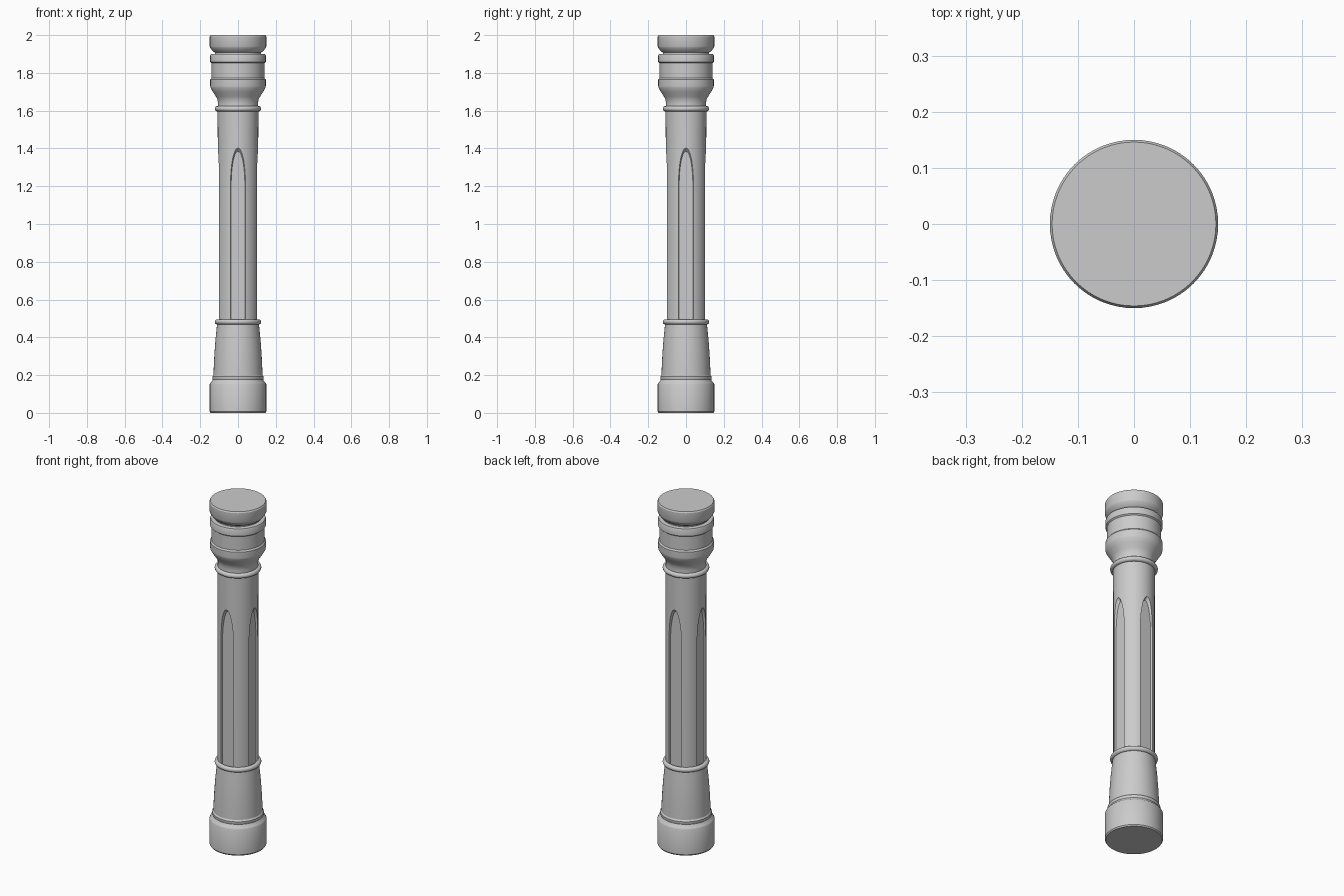
import bpy, bmesh, math
from mathutils import Matrix

if "Cube" in bpy.data.objects:
    bpy.data.objects.remove(bpy.data.objects["Cube"])

SEGMENTS = 64

stone = bpy.data.materials.new("grey stone")
stone.diffuse_color = (0.6, 0.6, 0.6, 1)
stone.use_nodes = True
stone.node_tree.nodes["Principled BSDF"].inputs["Base Color"].default_value = stone.diffuse_color


def finish(bm, name):
    bmesh.ops.recalc_face_normals(bm, faces=bm.faces[:])
    mesh = bpy.data.meshes.new(name)
    bm.to_mesh(mesh)
    bm.free()
    mesh.materials.append(stone)
    obj = bpy.data.objects.new(name, mesh)
    bpy.context.collection.objects.link(obj)
    return obj


def activate(obj):
    bpy.ops.object.select_all(action='DESELECT')
    obj.select_set(True)
    bpy.context.view_layer.objects.active = obj


def smooth(obj):
    activate(obj)
    bpy.ops.object.shade_smooth_by_angle(angle=math.radians(28))


def turned(name, profile, closed=False):
    """Revolve (radius, height) points about z, capped or closed into a ring."""
    bm = bmesh.new()
    rings = []
    for r, z in profile:
        rings.append([bm.verts.new((r * math.cos(a), r * math.sin(a), z))
                      for a in (2 * math.pi * i / SEGMENTS for i in range(SEGMENTS))])
    pairs = list(zip(rings, rings[1:]))
    if closed:
        pairs.append((rings[-1], rings[0]))
    else:
        bm.faces.new(rings[0])
        bm.faces.new(rings[-1])
    for low, high in pairs:
        for i in range(SEGMENTS):
            j = (i + 1) % SEGMENTS
            bm.faces.new((low[i], low[j], high[j], high[i]))
    return finish(bm, name)


def arch(half_width, spring, tip, bottom=0.484, steps=12):
    """Tall arched outline as (x, z) points."""
    right = [(half_width, bottom)]
    for i in range(steps + 1):
        a = math.pi / 2 * i / steps
        right.append((half_width * math.cos(a) if i < steps else 0.0,
                      spring + (tip - spring) * math.sin(a)))
    return right + [(-x, z) for x, z in reversed(right[:-1])]


# Foot: plinth block, step and tapering pedestal
smooth(turned("base", [
    (0.145, 0.0), (0.15, 0.007), (0.15, 0.152), (0.146, 0.16), (0.137, 0.168),
    (0.134, 0.176), (0.136, 0.182), (0.136, 0.192), (0.130, 0.20),
    (0.128, 0.25), (0.125, 0.31), (0.120, 0.38), (0.114, 0.44), (0.109, 0.485)]))

# Capital: neck, flared bell, drum bands and top block
smooth(turned("capital", [
    (0.108, 1.61), (0.106, 1.64), (0.109, 1.66), (0.117, 1.675), (0.132, 1.698),
    (0.146, 1.722), (0.147, 1.73), (0.147, 1.765), (0.140, 1.773), (0.140, 1.852),
    (0.147, 1.858), (0.147, 1.893), (0.144, 1.899), (0.122, 1.901), (0.122, 1.907),
    (0.134, 1.915), (0.147, 1.933), (0.15, 1.94), (0.15, 1.993), (0.146, 2.0)]))

# Rounded collars at both ends of the shaft
for name, z in (("lower_collar", 0.482), ("upper_collar", 1.61)):
    loop = [(0.109 + 0.014 * math.cos(a), z + 0.014 * math.sin(a))
            for a in (2 * math.pi * i / 14 for i in range(14))]
    smooth(turned(name, loop, closed=True))

# Shaft with four arched recesses
shaft = turned("shaft", [(0.107, 0.48), (0.107, 1.42), (0.108, 1.61)])
bm = bmesh.new()
for k in range(4):
    turn = Matrix.Rotation(math.pi / 2 * k, 4, 'Z')
    outer, inner = [
        [bm.verts.new(turn @ Matrix.Translation((x, -depth, z)).translation) for x, z in shape]
        for depth, shape in ((0.115, arch(0.046, 1.21, 1.41)),
                             (0.090, arch(0.036, 1.21, 1.385)))]
    bm.faces.new(outer)
    bm.faces.new(inner)
    n = len(outer)
    for i in range(n):
        j = (i + 1) % n
        bm.faces.new((outer[i], outer[j], inner[j], inner[i]))
cutter = finish(bm, "recess_cutter")
cutter.hide_render = True

cut = shaft.modifiers.new("recesses", 'BOOLEAN')
cut.operation = 'DIFFERENCE'
cut.solver = 'EXACT'
cut.object = cutter
activate(shaft)
bpy.ops.object.modifier_apply(modifier=cut.name)
bpy.data.objects.remove(cutter, do_unlink=True)
smooth(shaft)
